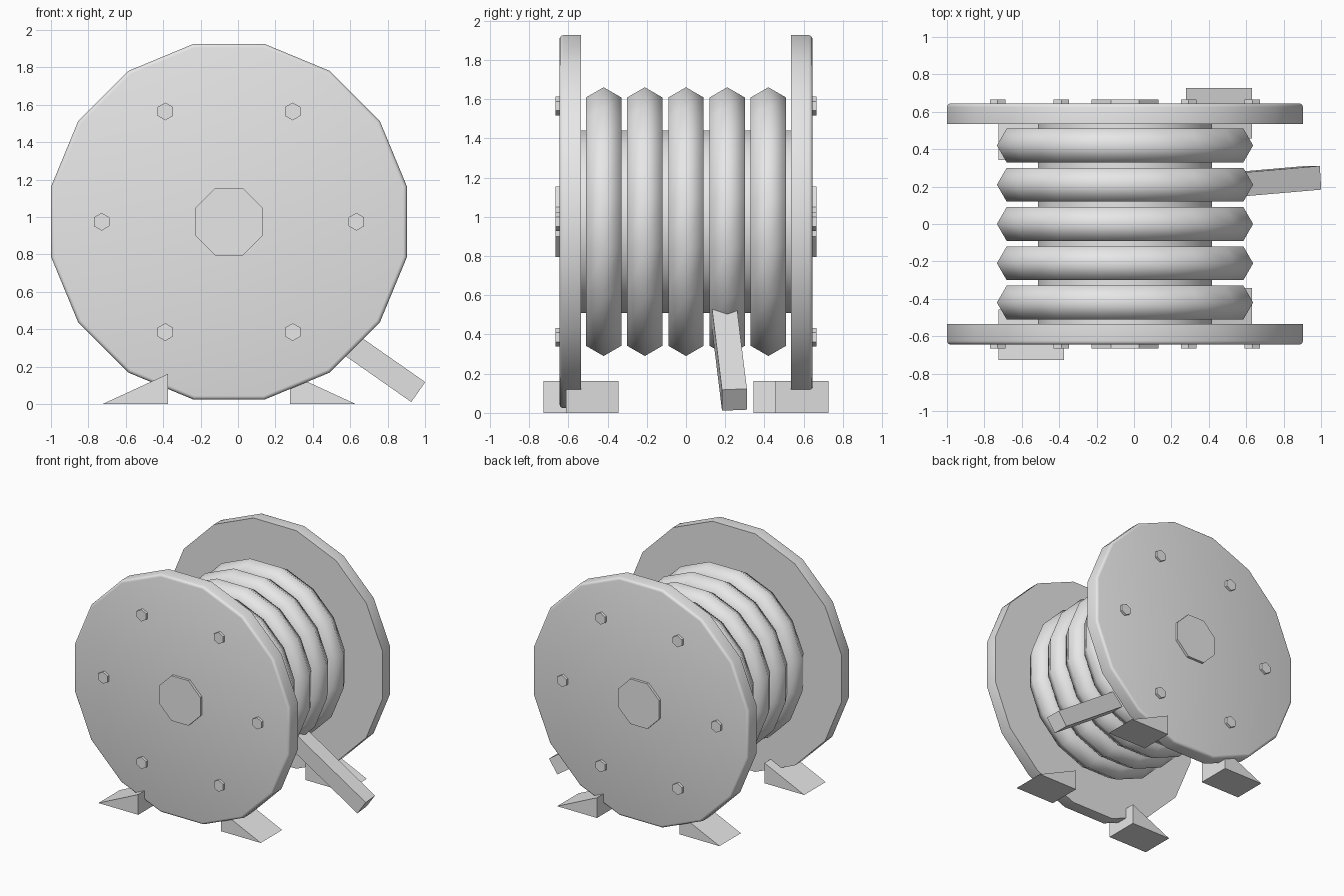
import bpy, bmesh, math
from mathutils import Vector, Matrix

if "Cube" in bpy.data.objects:
    bpy.data.objects.remove(bpy.data.objects["Cube"])

CX, CZ = -0.048, 0.975          # reel axis runs along y

grey = bpy.data.materials.new("plain grey")
grey.diffuse_color = (0.8, 0.8, 0.8, 1)
grey.use_nodes = True
grey.node_tree.nodes["Principled BSDF"].inputs["Base Color"].default_value = grey.diffuse_color


def finish(name, bm, smooth=False):
    bmesh.ops.recalc_face_normals(bm, faces=bm.faces)
    me = bpy.data.meshes.new(name)
    bm.to_mesh(me)
    bm.free()
    ob = bpy.data.objects.new(name, me)
    bpy.context.collection.objects.link(ob)
    me.materials.append(grey)
    if smooth:
        bpy.ops.object.select_all(action='DESELECT')
        ob.select_set(True)
        bpy.context.view_layer.objects.active = ob
        bpy.ops.object.shade_smooth_by_angle(angle=math.radians(smooth))
    return ob


def lathe(name, profile, sides, x=CX, z=CZ, closed=False, smooth=False):
    """Turn (flat radius, y) points around a y axis, with a flat half-step offset."""
    bm = bmesh.new()
    k = 1 / math.cos(math.pi / sides)
    rings = []
    for r, y in profile:
        ring = []
        for i in range(sides):
            a = 2 * math.pi * (i + 0.5) / sides
            ring.append(bm.verts.new((x + r * k * math.cos(a), y, z + r * k * math.sin(a))))
        rings.append(ring)
    pairs = list(zip(rings, rings[1:]))
    if closed:
        pairs.append((rings[-1], rings[0]))
    else:
        bm.faces.new(rings[0])
        bm.faces.new(rings[-1])
    for a, b in pairs:
        for i in range(sides):
            j = (i + 1) % sides
            bm.faces.new((a[i], a[j], b[j], b[i]))
    return finish(name, bm, smooth)


# core drum
lathe("core_drum", [(0.465, -0.55), (0.465, 0.55)], 16, smooth=30)

for side, s in (("front", -1), ("back", 1)):
    # end discs with a rounded outer rim
    rim = [(0.951, 0.535 * s)]
    for i in range(4):
        a = math.pi / 2 * i / 3
        rim.append((0.931 + 0.02 * math.cos(a), (0.625 + 0.02 * math.sin(a)) * s))
    lathe(side + "_disc", rim, 16, smooth=35)
    # axle cap and ring of bolts
    lathe(side + "_axle_cap", [(0.18, 0.63 * s), (0.18, 0.665 * s)], 8)
    for i in range(6):
        a = i * math.pi / 3
        lathe(f"{side}_bolt_{i + 1}", [(0.041, 0.63 * s), (0.041, 0.665 * s)], 6,
              CX + 0.681 * math.cos(a), CZ + 0.681 * math.sin(a))

# cable coils: six-sided section, point outwards
for n in range(5):
    y = (n - 2) * 0.21
    section = [(0.581 + 0.104 * math.cos(i * math.pi / 3),
                y + 0.104 * math.sin(i * math.pi / 3)) for i in range(6)]
    lathe(f"cable_coil_{n + 1}", section, 16, closed=True, smooth=65)

# loose cable end, a square bar running down to the ground
end = Vector((0.96, 0.247, 0.067))
d = Vector((0.815, 0.07, -0.57)).normalized()
across = Vector((0, 1, 0))
across = (across - d * across.dot(d)).normalized()
up = d.cross(across)
length = 0.715
rot = Matrix((d, across, up)).transposed().to_4x4()
bm = bmesh.new()
bmesh.ops.create_cube(bm, size=1, matrix=Matrix.Translation(end - d * length / 2) @ rot
                      @ Matrix.Diagonal((length, 0.127, 0.13, 1)))
finish("loose_cable_end", bm)

# wedge chocks, tall side towards the reel
for name, thin, tall, y0, y1 in (("front_left", -0.725, -0.373, -0.727, -0.457),
                                 ("front_right", 0.63, 0.278, -0.613, -0.343),
                                 ("back_left", -0.725, -0.373, 0.343, 0.613),
                                 ("back_right", 0.63, 0.278, 0.457, 0.727)):
    bm = bmesh.new()
    a, b = [[bm.verts.new(p) for p in ((thin, y, 0), (tall, y, 0), (tall, y, 0.162))]
            for y in (y0, y1)]
    bm.faces.new(a)
    bm.faces.new(b)
    for i in range(3):
        j = (i + 1) % 3
        bm.faces.new((a[i], a[j], b[j], b[i]))
    finish(name + "_chock", bm)
